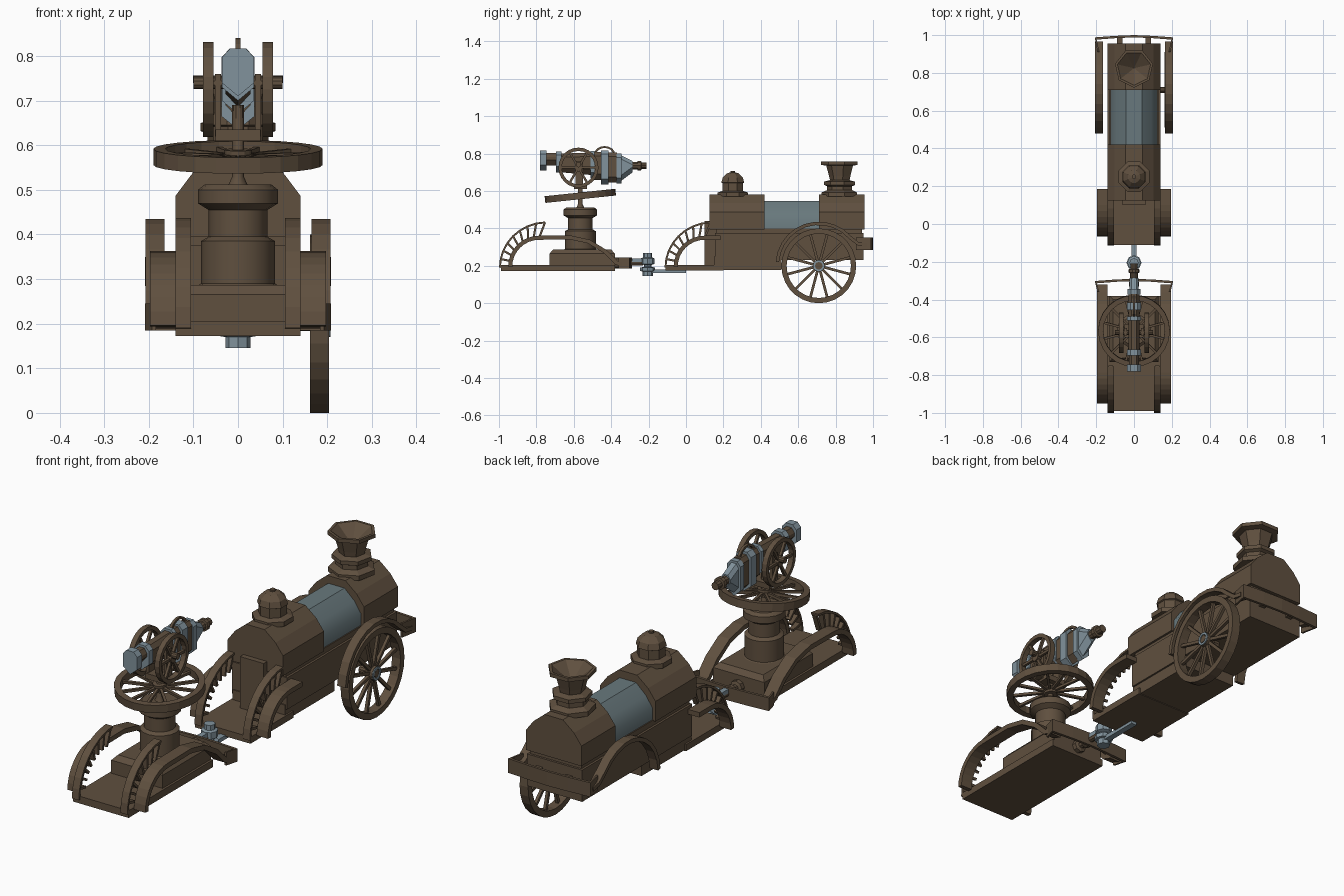
import bpy, bmesh, math
from mathutils import Matrix, Vector

if "Cube" in bpy.data.objects:
    bpy.data.objects.remove(bpy.data.objects["Cube"])

def material(name, col):
    m = bpy.data.materials.new(name)
    m.diffuse_color = (*col, 1)
    m.use_nodes = True
    m.node_tree.nodes["Principled BSDF"].inputs["Base Color"].default_value = m.diffuse_color
    return m

BROWN = material("dark brown iron", (0.115, 0.079, 0.049))
TEAL = material("boiler steel", (0.14, 0.19, 0.205))
STEEL = material("bright steel", (0.22, 0.29, 0.335))
I = Matrix.Identity(4)

class Part:
    """Collects lofted solids into one object."""
    def __init__(self, name, mat=BROWN):
        self.name, self.mat, self.bm = name, mat, bmesh.new()

    def loft(self, rings, M=I, loop=False):
        vs = [[self.bm.verts.new(M @ Vector(p)) for p in r] for r in rings]
        n, k = len(vs[0]), len(vs)
        for i in range(k if loop else k - 1):
            a, b = vs[i], vs[(i + 1) % k]
            for j in range(n):
                self.bm.faces.new((a[j], a[(j + 1) % n], b[(j + 1) % n], b[j]))
        if not loop:
            self.bm.faces.new(vs[0])
            self.bm.faces.new(vs[-1])
        return self

    def box(self, x, y, z, M=I):
        return self.loft([[(x[0], y[0], c), (x[1], y[0], c), (x[1], y[1], c), (x[0], y[1], c)]
                          for c in z], M)

    def lathe(self, prof, n, M=I, loop=False, turn=0.0):
        ang = [2 * math.pi * (i + turn) / n for i in range(n)]
        return self.loft([[(max(r, .0005) * math.cos(a), max(r, .0005) * math.sin(a), z) for a in ang]
                          for r, z in prof], M, loop)

    def along_y(self, xz, y0, y1):
        return self.loft([[(x, y, z) for x, z in xz] for y in (y0, y1)])

    def strip(self, path, x0, x1, t):
        # bent sheet following a (y, z) path, on both sides of the car
        for s in (1, -1):
            rings = []
            for i, p in enumerate(path):
                a, b = path[max(i - 1, 0)], path[min(i + 1, len(path) - 1)]
                d = Vector((b[0] - a[0], b[1] - a[1])).normalized()
                ny, nz = -d.y * t / 2, d.x * t / 2
                rings.append([(s * x, p[0] + k * ny, p[1] + k * nz)
                              for x, k in ((x0, 1), (x1, 1), (x1, -1), (x0, -1))])
            self.loft(rings)
        return self

    def wheel(self, M, R, rin, w, spokes, hub, sw, seg=24):
        self.lathe([(R, -w / 2), (R, w / 2), (rin, w / 2), (rin, -w / 2)], seg, M, True)
        self.lathe([(hub, -w * .45), (hub, w * .45)], 12, M)
        for i in range(spokes):
            S = M @ Matrix.Rotation(2 * math.pi * (i + .5) / spokes, 4, 'Z')
            self.box((hub * .8, rin + .003), (-sw, sw), (-sw, sw), S)
        return self

    def done(self, smooth=False):
        bmesh.ops.recalc_face_normals(self.bm, faces=self.bm.faces)
        me = bpy.data.meshes.new(self.name)
        self.bm.to_mesh(me)
        self.bm.free()
        me.materials.append(self.mat)
        ob = bpy.data.objects.new(self.name, me)
        bpy.context.collection.objects.link(ob)
        if smooth:
            bpy.ops.object.select_all(action='DESELECT')
            ob.select_set(True)
            bpy.context.view_layer.objects.active = ob
            bpy.ops.object.shade_smooth_by_angle(angle=math.radians(35))
        return ob

def at(x, y, z):
    return Matrix.Translation((x, y, z))

def arc(cy, cz, r, a0, a1, n, rz=None):
    return [(cy + r * math.cos(math.radians(a0 + (a1 - a0) * i / n)),
             cz + (rz or r) * math.sin(math.radians(a0 + (a1 - a0) * i / n))) for i in range(n + 1)]

XAX = Matrix.Rotation(math.pi / 2, 4, 'Y')
YAX = Matrix.Rotation(-math.pi / 2, 4, 'X')

# front mudguards with comb of struts, shared by both cars
def comb_guard(name, y):
    p = Part(name)
    outer = arc(y + .255, .19, .25, 180, 92, 8, .242)
    inner = arc(y + .215, .195, .155, 180, 90, 8)
    p.strip(outer, .105, .14, .01)
    for a, b in zip(outer[1:], inner[1:]):
        p.strip([a, b], .112, .135, .011)
    p.done()
    return inner

def bumper(name, y, z0, z1, back):
    xs = [(-.193, y - back), (-.208, y - .012), (-.1, y - .004), (0, y), (.1, y - .004),
          (.208, y - .012), (.193, y - back)]
    inn = [(x * .95, v - (.012 if 0 < i < 6 else 0)) for i, (x, v) in enumerate(xs)]
    Part(name).loft([[(a[0], a[1], z0), (a[0], a[1], z1), (b[0], b[1], z1), (b[0], b[1], z0)]
                     for a, b in zip(xs, inn)]).done()

# ---- front car ----
Part("front_car_floor").box((-.14, .14), (-.99, -.38), (.172, .205)).done()
Part("front_car_box").loft([[(sx * (.13 - d), -.555 + sy * (.175 - d), z) for sx, sy in
                             ((-1, -1), (1, -1), (1, 1), (-1, 1))]
                            for d, z in ((0, .18), (0, .265), (.02, .287))]).done()
inner = comb_guard("front_car_comb", -1.0)
Part("front_car_fender").strip(inner + [(-.62, .352), (-.52, .33), (-.43, .275), (-.37, .215), (-.325, .2)],
                               .14, .197, .022).done()
bumper("front_car_bumper", -.29, .185, .245, .07)

# turret column and hand wheel
C = at(0, -.565, 0)
Part("turret_column").lathe([(.1, .28), (.083, .29), (.083, .385), (.066, .395), (.066, .455), (.09, .47),
                             (.09, .5), (.075, .512), (.0, .512)], 16, C).done(True)
Part("turret_rod").lathe([(.022, .51), (.013, .53), (.013, .69)], 10, C).done(True)
Part("turret_wheel").wheel(at(0, -.565, .574) @ Matrix.Rotation(math.radians(6), 4, 'X'),
                           .19, .163, .036, 12, .03, .006).done()

# gun cradle and side wheels
cr = Part("gun_cradle").box((-.05, .05), (-.6, -.53), (.61, .635))
for s in (1, -1):
    cr.box(sorted((s * .038, s * .052)), (-.59, -.55), (.62, .76))
cr.lathe([(.014, -.1), (.014, .1)], 10, at(0, -.575, .74) @ XAX).done()
sw = Part("gun_side_wheels")
for s in (1, -1):
    sw.wheel(at(s * .067, -.575, .725) @ XAX, .107, .089, .024, 6, .02, .006)
sw.done()

# gun body: tall narrow sections with pointed undersides
def section(p, y0, y1, za, zb, w, za1=None, zb1=None):
    r = []
    for y, a, b in ((y0, za, zb), (y1, za1 or za, zb1 or zb)):
        r.append([(0, y, a), (w, y, a + .03), (w, y, b - .02), (w * .5, y, b),
                  (-w * .5, y, b), (-w, y, b - .02), (-w, y, a + .03)])
    p.loft(r)
gs = Part("gun_rings", STEEL)
for d in ((-.78, -.745, .71, .817, .036), (-.695, -.665, .7, .812, .036), (-.51, -.49, .67, .815, .036),
          (-.455, -.415, .635, .817, .037), (-.372, -.345, .64, .80, .034), (-.345, -.285, .655, .79, .025, .7, .76)):
    section(gs, *d)
gs.done()
gb = Part("gun_barrel")
for d in ((-.75, -.69, .735, .802, .026), (-.67, -.5, .7, .8, .028, .685, .805),
          (-.495, -.45, .66, .808, .028), (-.42, -.37, .645, .805, .028)):
    section(gb, *d)
gb.done()
Part("gun_breech").lathe([(.02, -.3), (.02, -.26), (.028, -.258), (.028, -.24), (.018, -.238), (.018, -.21)],
                         10, at(0, 0, .735) @ YAX).done()
h = Part("gun_carry_handle")
pts = arc(-.435, .795, .057, 0, 180, 8, .045)
h.loft([[(x, -.435 + (y + .435) * k, .795 + (z - .795) * k) for x, k in
         ((-.006, 1), (.006, 1), (.006, .78), (-.006, .78))] for y, z in pts]).done()

# ---- hitch ----
Part("hitch_arm").lathe([(.03, -.39), (.03, -.36), (.016, -.355), (.016, -.335), (.026, -.33), (.026, -.305),
                         (.014, -.3), (.014, -.23)], 8, at(0, 0, .215) @ YAX).done()
Part("hitch_pin", STEEL).lathe([(.028, .145), (.028, .17), (.04, .172), (.04, .19), (.02, .195), (.02, .205),
                                (.036, .21), (.036, .24), (.024, .245), (.024, .268)], 8, at(0, -.205, 0)).done()
Part("hitch_bar", STEEL).box((-.014, .014), (-.2, .0), (.162, .18)).box((-.012, .012), (-.29, -.2), (.218, .238)).done()

# ---- rear car ----
Part("engine_floor").box((-.14, .14), (-.11, .2), (.175, .205)).done()
Part("engine_chassis").box((-.132, .132), (.15, .51), (.178, .25)).box((-.14, .14), (.155, .95), (.23, .375)).done()
inner = comb_guard("engine_comb", -.115)
Part("engine_front_fender").strip(inner + [(.185, .35)], .14, .197, .022).done()
Part("engine_rear_fender").strip(arc(.71, .205, .222, 176, 42, 10) + [(.92, .318), (.965, .31)],
                                 .165, .207, .018).done()
bumper("engine_bumper", 1.0, .285, .35, .09)
br = Part("bumper_brackets")
for s in (1, -1):
    br.box(sorted((s * .06, s * .09)), (.94, .99), (.3, .335))
br.done()

def hull(w, zb, zt):
    half = [(w, zb), (w, zt - .095), (w * .73, zt - .045), (w * .33, zt)]
    return half + [(-x, z) for x, z in reversed(half)]
b = Part("boiler_casings")
b.along_y(hull(.14, .395, .582), .125, .42).along_y(hull(.14, .395, .582), .71, .955)
b.box((-.13, .13), (.16, .94), (.37, .4)).done()
band = hull(.125, .374, .547)
Part("boiler_band", TEAL).along_y(band, .41, .72).done(True)
Part("firebox_door").box((-.06, .06), (.1, .16), (.2, .44)).done()

# steam dome and funnel
Part("steam_dome").lathe([(.088, .57), (.088, .592), (.06, .6), (.06, .642), (.066, .645), (.058, .672),
                          (.035, .694), (.012, .7), (.012, .708)], 8, at(0, .25, 0), turn=.5).done()
Part("funnel").lathe([(.1, .57), (.1, .592), (.07, .605), (.07, .625), (.086, .632), (.086, .65), (.055, .658),
                      (.06, .68), (.075, .735), (.103, .74), (.103, .757), (.09, .757), (.0, .69)],
                     7, at(0, .825, 0), turn=.25).done()

# the single surviving road wheel
W = at(.183, .71, .2) @ XAX
Part("road_wheel").wheel(W, .2, .172, .043, 12, .032, .007, 28).done()
Part("road_wheel_hub_ring", STEEL).lathe([(.03, .018), (.03, .024), (.02, .024), (.02, .018)], 12, W, True).done()
Part("road_wheel_axle").lathe([(.016, -.06), (.016, .022)], 10, W).done()
